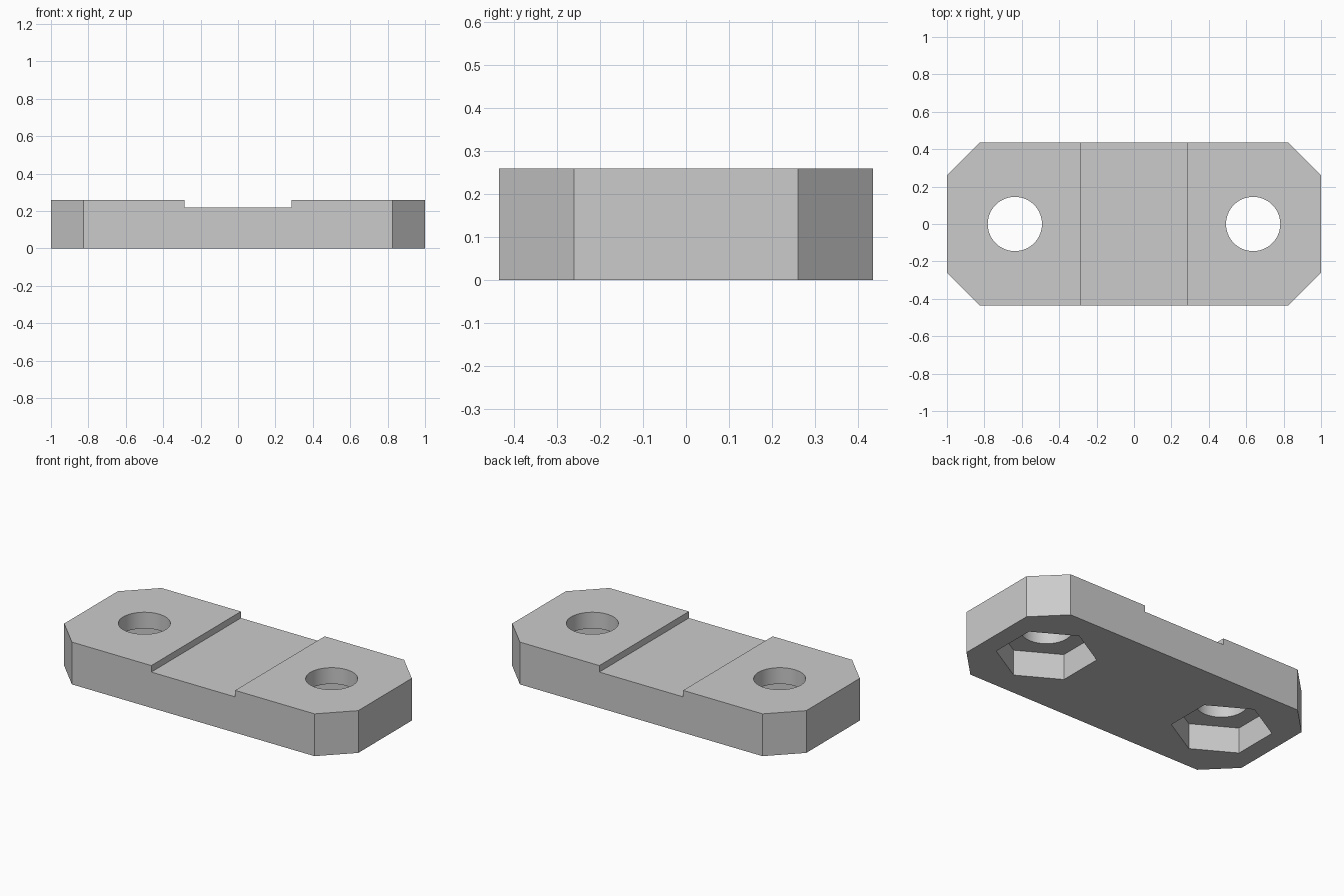
import bpy
import bmesh
import math

HEIGHT = 0.26
HALF_X, HALF_Y = 1.0, 0.435
CHAMFER = 0.175
HOLE_X, HOLE_R = 0.637, 0.145
NUT_R, NUT_DEPTH = 0.284, 0.16
GROOVE_HALF, GROOVE_Z = 0.285, 0.22

cube = bpy.data.objects.get("Cube")
if cube:
    bpy.data.objects.remove(cube, do_unlink=True)

# Single grey material
grey = bpy.data.materials.new("plain_grey")
grey.use_nodes = True
colour = (0.6, 0.6, 0.6, 1)
grey.diffuse_color = colour
grey.node_tree.nodes["Principled BSDF"].inputs["Base Color"].default_value = colour


def prism(name, outline, z0, z1):
    """Extrude a counter-clockwise xy outline from z0 to z1."""
    bm = bmesh.new()
    base = bm.faces.new([bm.verts.new((x, y, z0)) for x, y in outline])
    top = bmesh.ops.extrude_face_region(bm, geom=[base])["geom"]
    bmesh.ops.translate(bm, vec=(0, 0, z1 - z0),
                        verts=[v for v in top if isinstance(v, bmesh.types.BMVert)])
    bmesh.ops.recalc_face_normals(bm, faces=bm.faces)
    mesh = bpy.data.meshes.new(name)
    bm.to_mesh(mesh)
    bm.free()
    mesh.materials.append(grey)
    obj = bpy.data.objects.new(name, mesh)
    bpy.context.collection.objects.link(obj)
    return obj


def polygon(cx, radius, sides, start=0.0):
    angles = [start + math.tau * i / sides for i in range(sides)]
    return [(cx + radius * math.cos(a), radius * math.sin(a)) for a in angles]


def cut(target, cutter):
    cutter.hide_render = True
    mod = target.modifiers.new("cut", "BOOLEAN")
    mod.operation = "DIFFERENCE"
    mod.solver = "EXACT"
    mod.object = cutter
    bpy.context.view_layer.objects.active = target
    bpy.ops.object.modifier_apply(modifier=mod.name)
    bpy.data.objects.remove(cutter, do_unlink=True)


# Plate with chamfered corners
ix, iy = HALF_X - CHAMFER, HALF_Y - CHAMFER
outline = [(ix, -HALF_Y), (HALF_X, -iy), (HALF_X, iy), (ix, HALF_Y),
           (-ix, HALF_Y), (-HALF_X, iy), (-HALF_X, -iy), (-ix, -HALF_Y)]
plate = prism("clamp_plate", outline, 0, HEIGHT)

# Shallow groove across the top
g = GROOVE_HALF
cut(plate, prism("groove_cutter", [(-g, -1), (g, -1), (g, 1), (-g, 1)], GROOVE_Z, 1))

# Bolt holes with hexagonal nut pockets underneath
for side in (-1, 1):
    cx = side * HOLE_X
    cut(plate, prism("nut_cutter", polygon(cx, NUT_R, 6, math.pi / 2), -0.1, NUT_DEPTH))
    cut(plate, prism("hole_cutter", polygon(cx, HOLE_R, 64), -0.1, 1))

# Smooth hole walls, sharp edges elsewhere
bpy.ops.object.select_all(action="DESELECT")
plate.select_set(True)
bpy.context.view_layer.objects.active = plate
bpy.ops.object.shade_smooth_by_angle(angle=math.radians(30))
